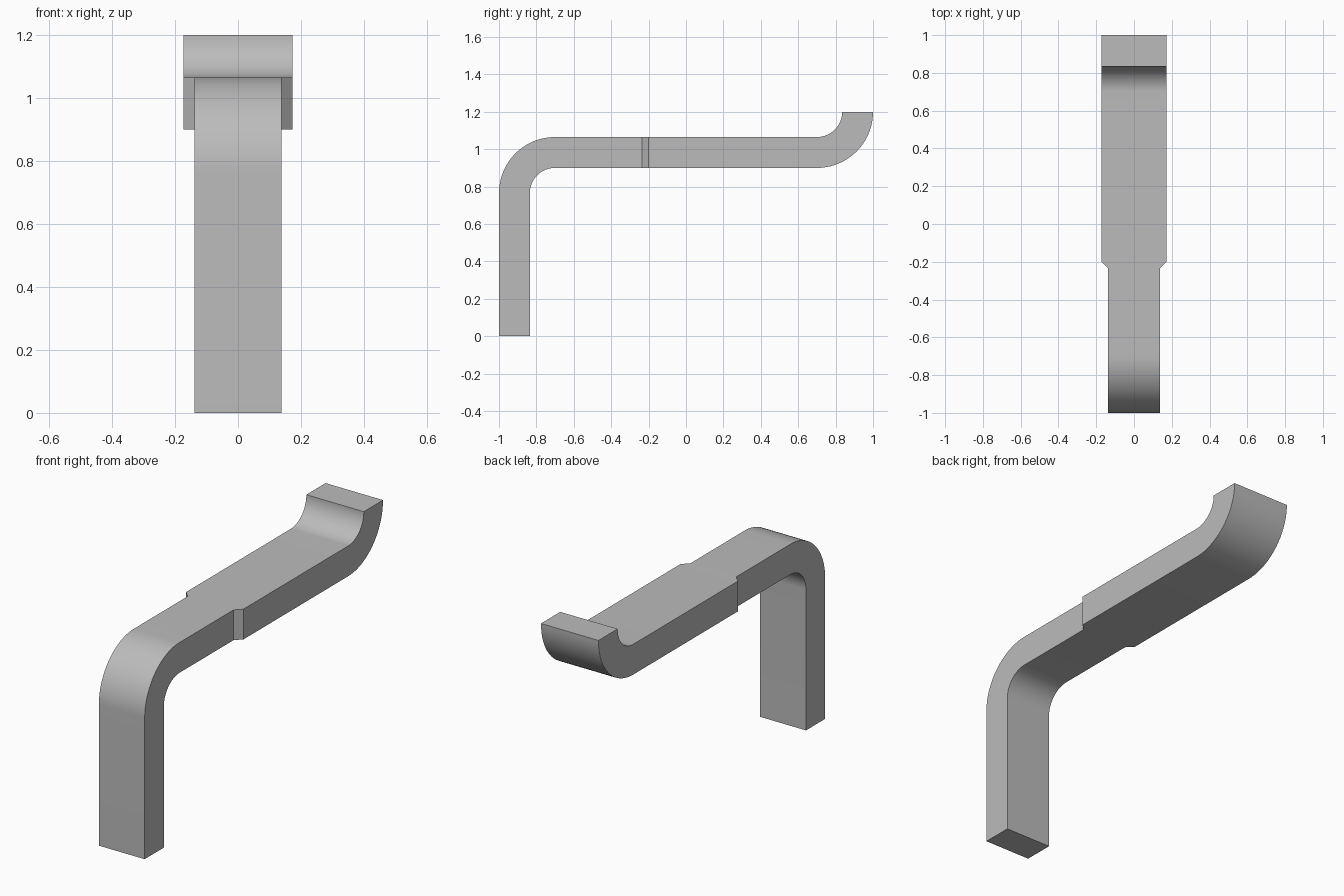
import bpy, bmesh, math

# Remove the default cube
cube = bpy.data.objects.get("Cube")
if cube:
    bpy.data.objects.remove(cube, do_unlink=True)

THICK, OUTER = 0.165, 0.30
INNER = OUTER - THICK
NARROW, WIDE = 0.138, 0.173
TOP, BOTTOM = 1.065, 0.90
STEPS = 24

# Material
steel = bpy.data.materials.new("plain grey")
steel.use_nodes = True
grey = (0.5, 0.5, 0.5, 1)
steel.diffuse_color = grey
steel.node_tree.nodes["Principled BSDF"].inputs["Base Color"].default_value = grey


def bend(cy, cz, start, end, r_upper, r_lower, half):
    """Cross-sections around a bend: (upper point, lower point, half width)."""
    out = []
    for i in range(STEPS + 1):
        a = math.radians(start + (end - start) * i / STEPS)
        c, s = math.cos(a), math.sin(a)
        out.append(((cy + r_upper * c, cz + r_upper * s),
                    (cy + r_lower * c, cz + r_lower * s), half))
    return out


# Leg, front bend, shoulder taper, upturned tip
sections = [((-1, 0), (THICK - 1, 0), NARROW)]
sections += bend(OUTER - 1, TOP - OUTER, 180, 90, OUTER, INNER, NARROW)
sections += [((-0.235, TOP), (-0.235, BOTTOM), NARROW),
             ((-0.20, TOP), (-0.20, BOTTOM), WIDE)]
sections += bend(1 - OUTER, BOTTOM + OUTER, -90, 0, INNER, OUTER, WIDE)

# Loft the sections into one solid bar
bm = bmesh.new()
rings = []
for upper, lower, half in sections:
    rings.append([bm.verts.new((x, y, z)) for x, (y, z) in
                  ((-half, upper), (half, upper), (half, lower), (-half, lower))])
for a, b in zip(rings, rings[1:]):
    for i in range(4):
        j = (i + 1) % 4
        bm.faces.new((a[i], a[j], b[j], b[i]))
bm.faces.new(rings[0])
bm.faces.new(rings[-1])
bmesh.ops.recalc_face_normals(bm, faces=bm.faces[:])

mesh = bpy.data.meshes.new("bent_bar")
bm.to_mesh(mesh)
bm.free()
mesh.materials.append(steel)
bar = bpy.data.objects.new("bent_bar", mesh)
bpy.context.collection.objects.link(bar)

# Smooth bends, sharp edges
bpy.ops.object.select_all(action="DESELECT")
bar.select_set(True)
bpy.context.view_layer.objects.active = bar
bpy.ops.object.shade_smooth_by_angle(angle=math.radians(30))
